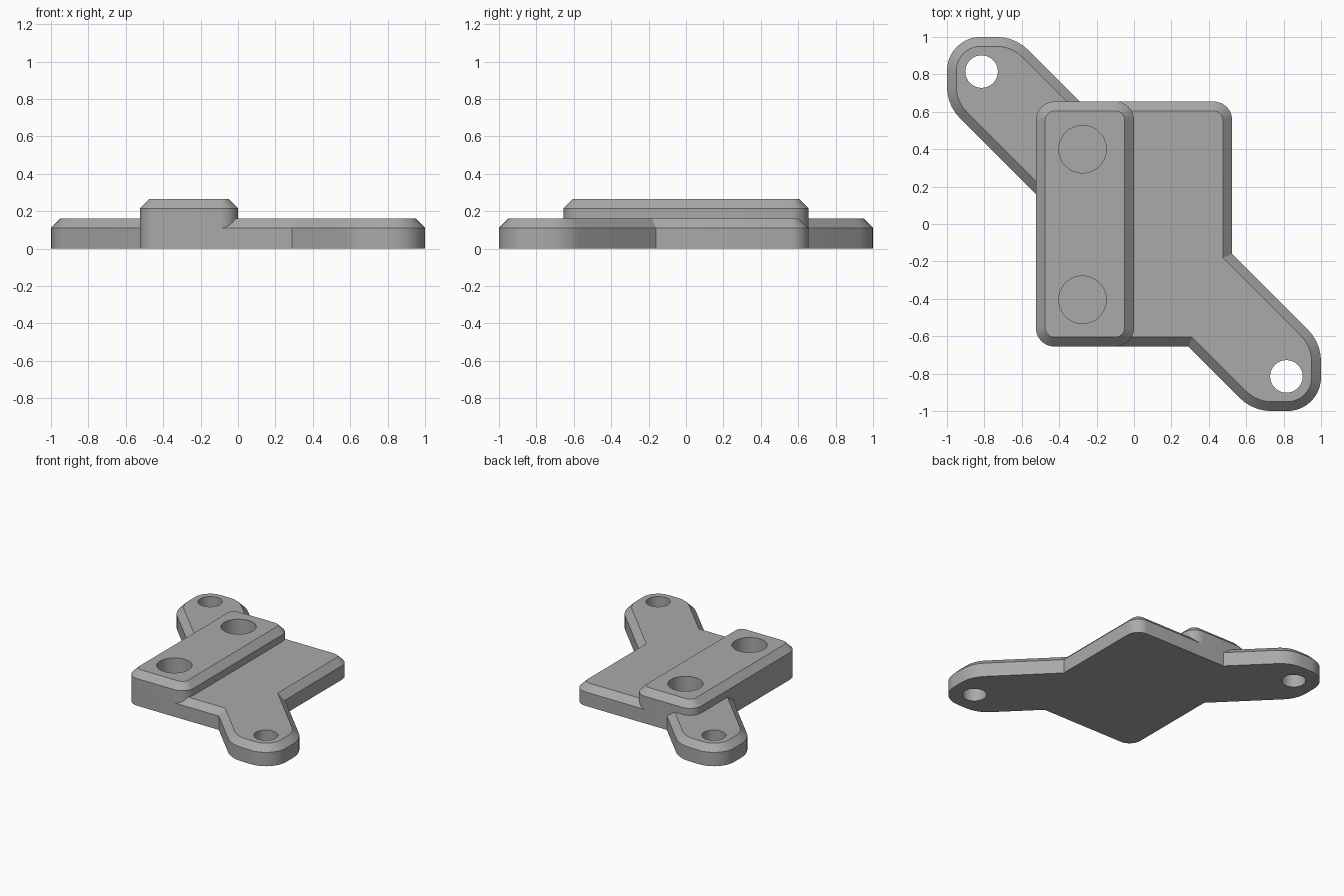
import bpy, bmesh, math
from mathutils import Vector

default = bpy.data.objects.get("Cube")
if default:
    bpy.data.objects.remove(default, do_unlink=True)

GREY = (0.40, 0.40, 0.40, 1.0)
grey = bpy.data.materials.new("plain grey")
grey.use_nodes = True
grey.diffuse_color = GREY
grey.node_tree.nodes["Principled BSDF"].inputs["Base Color"].default_value = GREY

CHAMFER = 0.05


def outline(corners, inset):
    """Counter-clockwise (x, y, radius) corners, moved inwards and rounded."""
    count = len(corners)
    pts = [Vector(c[:2]) for c in corners]
    loop = []
    for i, (x, y, radius) in enumerate(corners):
        a = (pts[i] - pts[i - 1]).normalized()
        b = (pts[(i + 1) % count] - pts[i]).normalized()
        normal_a, normal_b = Vector((-a.y, a.x)), Vector((-b.y, b.x))
        miter = (normal_a + normal_b) / (1 + normal_a.dot(normal_b))
        tip = pts[i] + miter * inset
        if radius == 0:
            loop.append(tip)
            continue
        # Convex corner: sweep an arc around its centre
        r = radius - inset
        centre = tip + miter * r
        turn = a.angle(b)
        start = math.atan2(-normal_a.y, -normal_a.x)
        steps = max(4, round(turn / math.radians(9)))
        for k in range(steps + 1):
            t = start + turn * k / steps
            loop.append(centre + Vector((math.cos(t), math.sin(t))) * r)
    return loop


def chamfered_block(name, corners, height):
    """Upright block with a chamfered top rim."""
    bm = bmesh.new()
    rings = []
    for inset, z in ((0, 0), (0, height - CHAMFER), (CHAMFER, height)):
        rings.append([bm.verts.new((p.x, p.y, z)) for p in outline(corners, inset)])
    n = len(rings[0])
    for low, high in zip(rings, rings[1:]):
        for i in range(n):
            j = (i + 1) % n
            bm.faces.new((low[i], low[j], high[j], high[i]))
    bm.faces.new(rings[-1])
    bm.faces.new(rings[0][::-1])
    mesh = bpy.data.meshes.new(name)
    bm.to_mesh(mesh)
    bm.free()
    mesh.materials.append(grey)
    obj = bpy.data.objects.new(name, mesh)
    bpy.context.collection.objects.link(obj)
    return obj


def combine(target, tool, operation):
    """Apply a boolean and discard the tool."""
    mod = target.modifiers.new(operation.lower(), "BOOLEAN")
    mod.operation, mod.object, mod.solver = operation, tool, "EXACT"
    bpy.ops.object.select_all(action="DESELECT")
    bpy.context.view_layer.objects.active = target
    target.select_set(True)
    bpy.ops.object.modifier_apply(modifier=mod.name)
    bpy.data.objects.remove(tool, do_unlink=True)


def drill(target, x, y, radius, floor):
    bpy.ops.mesh.primitive_cylinder_add(vertices=48, radius=radius, depth=1,
                                        location=(x, y, floor + 0.5))
    cutter = bpy.context.object
    cutter.hide_render = True
    cutter.data.materials.append(grey)
    bpy.context.view_layer.update()
    combine(target, cutter, "DIFFERENCE")


# Base plate: half of the outline, repeated by a half turn
W, D, ARM = 0.525, 0.655, 0.365
half = [(ARM - D + 2 * (D - ARM), -D, 0), (1 - ARM, -1, 0.24), (1, -1, 0.18),
        (1, ARM - 1, 0.24), (W, ARM - W, 0), (W, D, 0.1)]
plate = chamfered_block("mounting_plate", half + [(-x, -y, r) for x, y, r in half], 0.16)

# Raised bar along the right side
bar = chamfered_block("raised_bar", [(-W, -D, 0.1), (0, -D, 0.1), (0, D, 0.1), (-W, D, 0.1)], 0.265)
combine(plate, bar, "UNION")

# Blind sockets in the bar and through holes in the arms
for y in (-0.405, 0.4):
    drill(plate, -0.275, y, 0.127, 0.05)
for side in (-1, 1):
    drill(plate, side * 0.815, -side * 0.815, 0.087, -0.3)

bpy.ops.object.select_all(action="DESELECT")
bpy.context.view_layer.objects.active = plate
plate.select_set(True)
bpy.ops.object.shade_smooth_by_angle(angle=math.radians(30))
